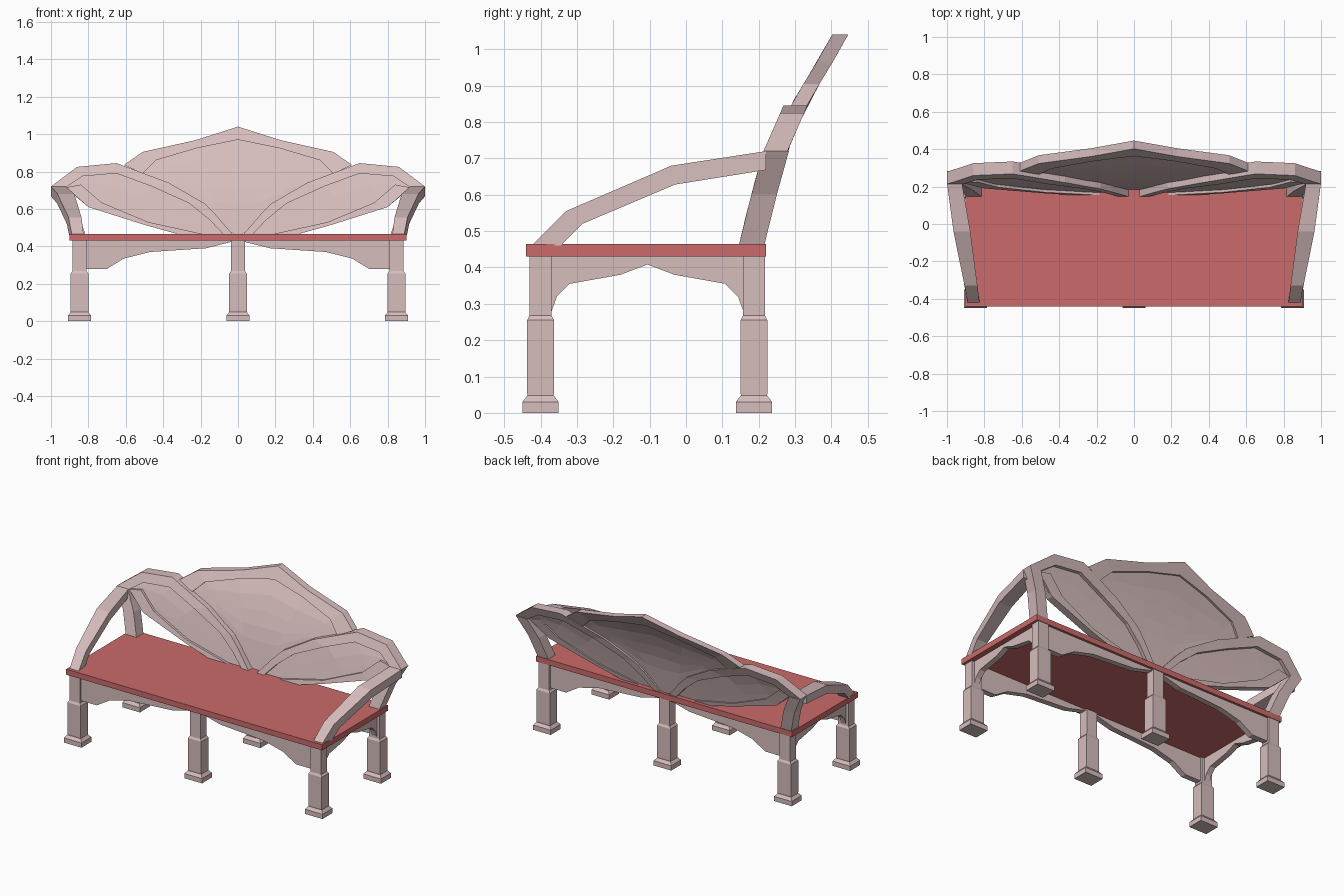
import bpy
import bmesh

cube = bpy.data.objects.get("Cube")
if cube:
    bpy.data.objects.remove(cube, do_unlink=True)


def material(name, rgb):
    m = bpy.data.materials.new(name)
    m.use_nodes = True
    m.diffuse_color = (*rgb, 1)
    m.node_tree.nodes["Principled BSDF"].inputs["Base Color"].default_value = (*rgb, 1)
    return m


WOOD = material("pale pink wood", (0.68, 0.51, 0.51))
RED = material("red seat", (0.60, 0.145, 0.145))


def finish(name, bm, mat, mirror=False):
    bmesh.ops.remove_doubles(bm, verts=bm.verts, dist=1e-5)
    bmesh.ops.recalc_face_normals(bm, faces=bm.faces)
    mesh = bpy.data.meshes.new(name)
    bm.to_mesh(mesh)
    bm.free()
    mesh.materials.append(mat)
    obj = bpy.data.objects.new(name, mesh)
    bpy.context.collection.objects.link(obj)
    if mirror:
        obj.modifiers.new("mirror", 'MIRROR').use_mirror_merge = False
    return obj


def interp(table, t):
    """Piecewise linear lookup, held at both ends."""
    if t <= table[0][0]:
        return table[0][1]
    for (t0, v0), (t1, v1) in zip(table, table[1:]):
        if t <= t1:
            return v0 + (v1 - v0) * (t - t0) / (t1 - t0)
    return table[-1][1]


def strip(name, a, b, place, steps=1, mirror=True):
    """Closed slab between two outlines; place(u, v, side) bends it into space."""
    bm = bmesh.new()
    grids = []
    for side in (0, 1):
        grids.append([[bm.verts.new(place(p[0] + (q[0] - p[0]) * k / steps,
                                          p[1] + (q[1] - p[1]) * k / steps, side))
                       for k in range(steps + 1)] for p, q in zip(a, b)])
    f, r = grids
    n = len(a) - 1
    for i in range(n):
        for k in range(steps):
            for g in grids:
                bm.faces.new((g[i][k], g[i + 1][k], g[i + 1][k + 1], g[i][k + 1]))
        for k in (0, steps):
            bm.faces.new((f[i][k], f[i + 1][k], r[i + 1][k], r[i][k]))
    for i in (0, n):
        for k in range(steps):
            bm.faces.new((f[i][k], f[i][k + 1], r[i][k + 1], r[i][k]))
    return finish(name, bm, WOOD, mirror)


def leaning(profile, offset, depth):
    return lambda x, z, side: (x, interp(profile, z) + offset + depth * side, z)


def flat(y, depth):
    return lambda x, z, side: (x, y + depth * side, z)


# Seat slab
bm = bmesh.new()
bmesh.ops.create_cube(bm, size=1)
for v in bm.verts:
    v.co = (v.co.x * 1.8, v.co.y * 0.66 - 0.11, v.co.z * 0.035 + 0.4475)
finish("seat", bm, RED)

# Legs: stacked square rings (height, half width, half depth)
LEG = [(0, .062, .05), (.03, .062, .05), (.048, .047, .036), (.056, .047, .037),
       (.255, .047, .037), (.268, .037, .03), (.435, .037, .03)]


def leg(name, x, y, mirror):
    bm = bmesh.new()
    rings = [[bm.verts.new((x + sx * w, y + sy * d, z))
              for sx, sy in ((-1, -1), (1, -1), (1, 1), (-1, 1))] for z, w, d in LEG]
    for lo, hi in zip(rings, rings[1:]):
        for i in range(4):
            j = (i + 1) % 4
            bm.faces.new((lo[i], lo[j], hi[j], hi[i]))
    bm.faces.new(rings[0])
    bm.faces.new(rings[-1])
    finish(name, bm, WOOD, mirror)


for row, y in (("front", -0.40), ("rear", 0.187)):
    leg(row + "_corner_legs", 0.8475, y, True)
    leg(row + "_middle_leg", 0, y, False)
    # Scalloped long apron
    low = [(.82, .28), (.70, .28), (.61, .335), (.47, .37), (.17, .39), (.02, .428)]
    strip(row + "_apron", [(x, .435) for x, z in low], low, flat(y - .018, .036))

# Scalloped end aprons
half = [(-.375, .265), (-.355, .32), (-.32, .355), (-.18, .38), (-.106, .408)]
low = half + [(-.212 - y, z) for y, z in reversed(half)]
strip("side_aprons", [(y, .435) for y, z in low], low,
      lambda y, z, side: (.83 + .036 * side, y, z))

# Backward lean of the two back layers (height, front y)
WING = [(.465, .145), (.64, .19), (.72, .213), (.845, .268)]
FAN = [(.465, .17), (.64, .21), (.72, .235), (.845, .287), (1.035, .402)]

# Central fan: rim and recessed panel
outer = [(0, 1.04), (.23, .967), (.51, .905), (.61, .835)]
inner = [(0, .97), (.22, .925), (.44, .86), (.51, .79)]
root = [(0, .455), (.07, .49), (.24, .655), (.48, .772)]
strip("fan_rim", outer, inner, leaning(FAN, 0, .044))
strip("fan_panel", inner, root, leaning(FAN, .012, .02), steps=6)

# Side wings: thick upper rim, thin lower rim, recessed leaf panel
outer = [(1.0, .72), (.86, .825), (.65, .845), (.37, .74), (.18, .63), (.12, .57), (.025, .46)]
inner = [(.92, .715), (.83, .775), (.65, .79), (.46, .72), (.26, .63), (.15, .54), (.075, .46)]
lower = [(.92, .715), (.86, .66), (.80, .61), (.64, .56), (.49, .512), (.31, .462), (.08, .46)]
strip("wing_rims", outer, inner, leaning(WING, 0, .066))
strip("wing_panels", inner, lower, leaning(WING, .022, .022), steps=3)
edge = [(.92, .715), (.80, .61), (.49, .512), (.31, .462)]
lip = [(.84, .73), (.73, .635), (.48, .53), (.17, .462)]
strip("wing_lower_rims", edge, lip, leaning(WING, .008, .045))

# Curved rear posts
strip("rear_posts", [(.89, .46), (.935, .6), (1.0, .72)],
      [(.815, .46), (.86, .6), (.92, .715)], leaning(WING, 0, .07))

# Arched arms, flaring outward toward the back
SIDES = ([(-.42, .825), (-.04, .875), (.21, .92)], [(-.42, .888), (-.04, .965), (.21, 1.0)])
strip("arms", [(-.425, .46), (-.33, .555), (-.04, .68), (.22, .72)],
      [(-.345, .46), (-.285, .52), (-.03, .628), (.22, .668)],
      lambda y, z, side: (interp(SIDES[side], y), y, z))
